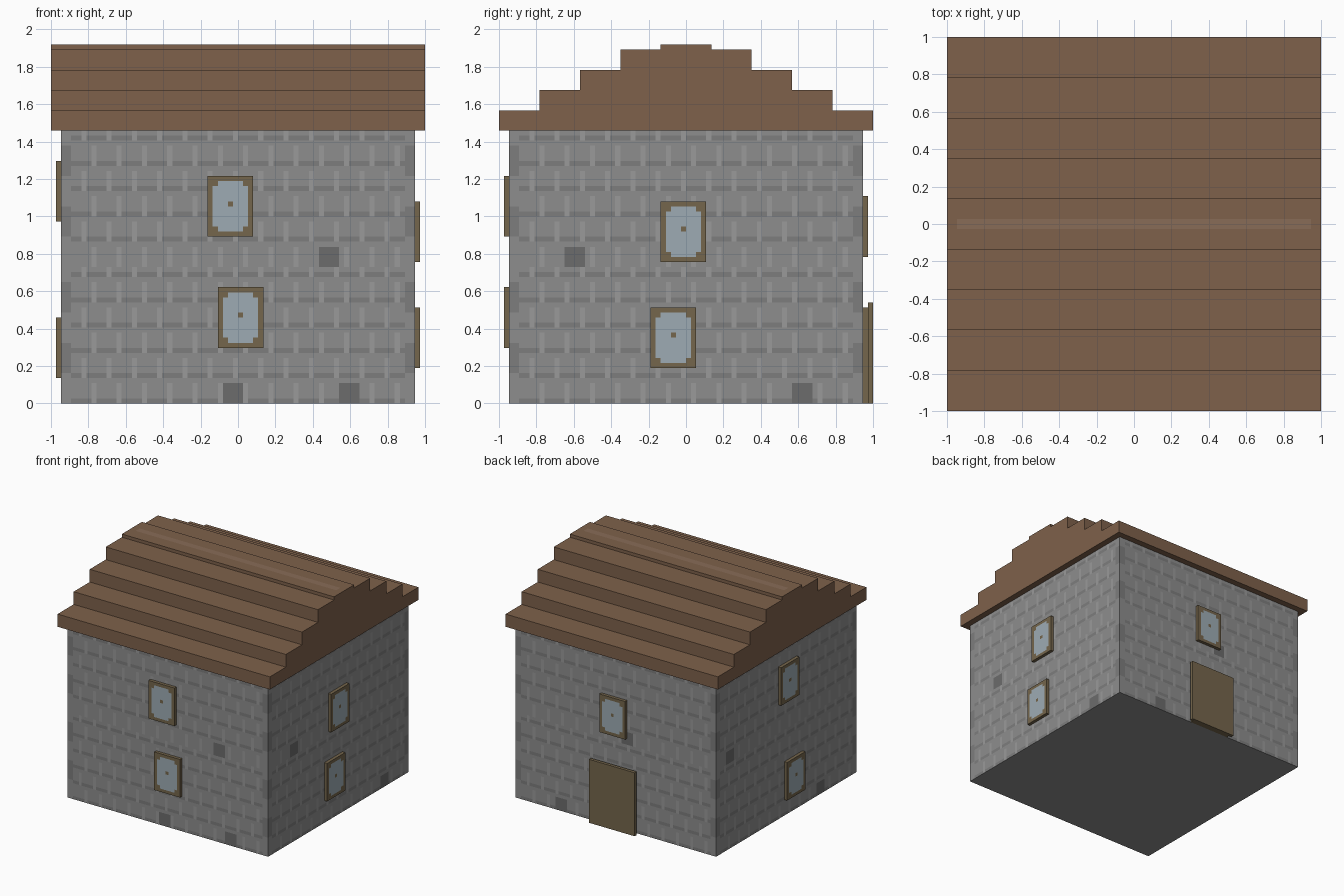
import bpy, bmesh, math
from mathutils import Matrix, Vector

if "Cube" in bpy.data.objects:
    bpy.data.objects.remove(bpy.data.objects["Cube"])

U = 2 / 74          # the model sits on a grid of small square units
HALF, TALL = 35, 54  # wall half width and height in units

COLOURS = {
    "stone": (0.27, 0.27, 0.27), "mortar": (0.205, 0.205, 0.205),
    "light_stone": (0.32, 0.32, 0.32), "dark_stone": (0.15, 0.15, 0.15),
    "wood": (0.178, 0.133, 0.072), "glass": (0.34, 0.41, 0.455),
    "roof": (0.21, 0.12, 0.07), "ridge": (0.25, 0.15, 0.095),
}
NAMES = list(COLOURS)
MATS = []
for n, c in COLOURS.items():
    m = bpy.data.materials.new(n)
    m.diffuse_color = (*c, 1)
    m.use_nodes = True
    m.node_tree.nodes["Principled BSDF"].inputs["Base Color"].default_value = m.diffuse_color
    MATS.append(m)


def finish(bm, name, turn=0):
    bmesh.ops.recalc_face_normals(bm, faces=bm.faces)
    bm.transform(Matrix.Rotation(turn * math.pi / 2, 4, 'Z') @ Matrix.Scale(U, 4))
    me = bpy.data.meshes.new(name)
    bm.to_mesh(me)
    bm.free()
    for m in MATS:
        me.materials.append(m)
    ob = bpy.data.objects.new(name, me)
    bpy.context.collection.objects.link(ob)


def sheet(bm, u0, v0, w, h, y, colour, turn=0):
    """Upright grid of unit cells, each coloured by colour(column, row)."""
    rot = Matrix.Rotation(turn * math.pi / 2, 3, 'Z')
    vs = [[bm.verts.new(rot @ Vector((u0 + i, y, v0 + j))) for i in range(w + 1)]
          for j in range(h + 1)]
    for j in range(h):
        for i in range(w):
            f = bm.faces.new((vs[j][i], vs[j][i + 1], vs[j + 1][i + 1], vs[j + 1][i]))
            f.material_index = NAMES.index(colour(i, j))


def box(bm, x, y, z, colour):
    """Box from three (low, high) ranges."""
    size = [b - a for a, b in (x, y, z)]
    mid = [(a + b) / 2 for a, b in (x, y, z)]
    r = bmesh.ops.create_cube(bm, size=1, matrix=Matrix.Translation(mid) @ Matrix.Diagonal((*size, 1)))
    for f in {f for v in r["verts"] for f in v.link_faces}:
        f.material_index = NAMES.index(colour)


# Dark stones (u, v) and windows (u, v) on each wall: front, right, back, left
SPOTS = [[(16, 27), (-3, 0), (20, 0)], [(-24, 27), (21, 0)],
         [(-21, 0), (2, 27)], [(-30, 27), (15, 0)]]
WINDOWS = [[(-6, 33), (-4, 11)], [(-5, 28), (-7, 7)], [(-5, 29)], [(-4, 36), (-1, 5)]]


def stonework(side):
    def colour(i, v):
        u = i - HALF
        if any(a <= u < a + 4 and b <= v < b + 4 for a, b in SPOTS[side]):
            return "dark_stone"
        floor_v = v % 27
        if not -33 <= u < 33:                       # corner stones
            return "mortar" if floor_v % 12 >= 6 else "stone"
        row, r = divmod(floor_v, 5)
        if (u + 33 + 2 * (row % 2)) % 5 == 4 and r != 4:
            return "light_stone"
        return "mortar" if r == 0 and v != 27 else "stone"
    return colour


def pane(i, j):
    edge = i in (0, 8) or j in (0, 11)
    corner = i in (1, 7) and j in (1, 10)
    return "wood" if edge or corner or (i == 4 and j == 6) else "glass"


# Stone walls
bm = bmesh.new()
for side in range(4):
    sheet(bm, -HALF, 0, 2 * HALF, TALL, -HALF, stonework(side), side)
bmesh.ops.remove_doubles(bm, verts=bm.verts, dist=0.01)
bmesh.ops.holes_fill(bm, edges=[e for e in bm.edges if e.is_boundary], sides=0)
finish(bm, "stone_walls")

# Windows, one unit proud of the wall
for side, places in enumerate(WINDOWS):
    for k, (u, v) in enumerate(places):
        bm = bmesh.new()
        sheet(bm, u, v, 9, 12, -HALF - 1, pane)
        rim = [e for e in bm.edges if e.is_boundary]
        r = bmesh.ops.extrude_edge_only(bm, edges=rim)
        for g in r["geom"]:
            if isinstance(g, bmesh.types.BMVert):
                g.co.y += 1
            elif isinstance(g, bmesh.types.BMFace):
                g.material_index = NAMES.index("wood")
        bmesh.ops.holes_fill(bm, edges=[e for e in bm.edges if e.is_boundary], sides=0)
        finish(bm, f"window_{('front', 'right', 'back', 'left')[side]}_{k + 1}", side)

# Back door: backing and leaf
bm = bmesh.new()
box(bm, (-7, 7), (HALF, HALF + 1), (0, 19), "wood")
finish(bm, "door_backing")
bm = bmesh.new()
box(bm, (-8, 8), (HALF + 1, HALF + 2), (0, 20), "wood")
finish(bm, "door")

# Stepped roof: profile extruded along x
right = []
for k in range(5):
    y, z = 37 - 8 * k, TALL + 4 * k
    right += [(y, z), (y, z + (4 if k < 4 else 1))]
profile = right + [(-y, z) for y, z in reversed(right)]
bm = bmesh.new()
face = bm.faces.new([bm.verts.new((-37, y, z)) for y, z in profile])
r = bmesh.ops.extrude_face_region(bm, geom=[face])
bmesh.ops.translate(bm, vec=(74, 0, 0), verts=[g for g in r["geom"] if isinstance(g, bmesh.types.BMVert)])
for f in bm.faces:
    f.material_index = NAMES.index("roof")


def is_top(f):
    return all(v.co.z > TALL + 16.9 for v in f.verts)


# Paler ridge strip cut into the top step
for co, no in (((0, 1, 0), (0, 1, 0)), ((0, -1, 0), (0, 1, 0)),
               ((35, 0, 0), (1, 0, 0)), ((-35, 0, 0), (1, 0, 0))):
    tops = [f for f in bm.faces if is_top(f)]
    geom = set(tops) | {e for f in tops for e in f.edges} | {v for f in tops for v in f.verts}
    bmesh.ops.bisect_plane(bm, geom=list(geom), plane_co=co, plane_no=no)
for f in bm.faces:
    c = f.calc_center_median()
    if is_top(f) and abs(c.x) < 35 and abs(c.y) < 1:
        f.material_index = NAMES.index("ridge")
finish(bm, "stepped_roof")
